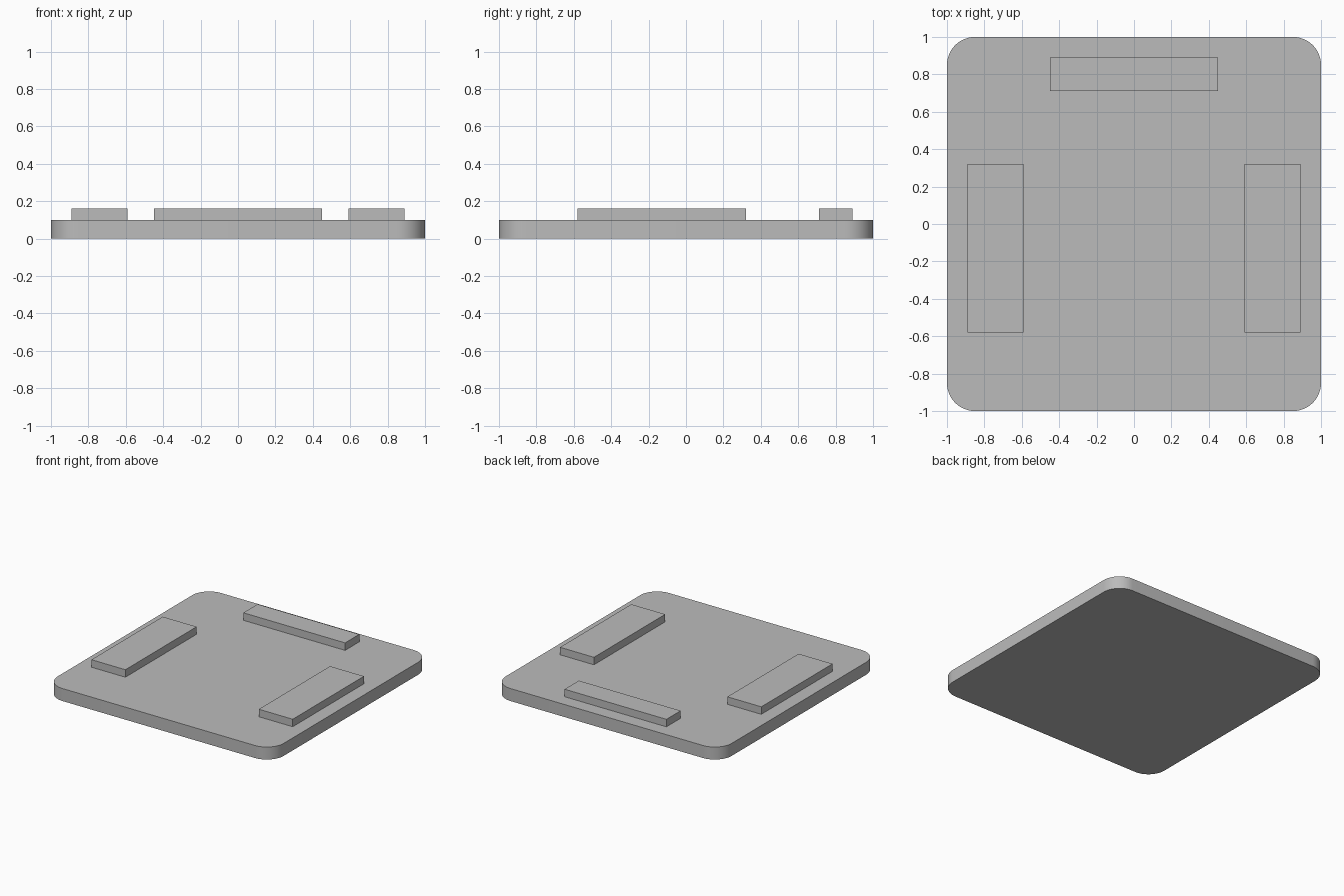
import bpy
import bmesh

cube = bpy.data.objects.get("Cube")
if cube:
    bpy.data.objects.remove(cube, do_unlink=True)

# Single plain grey for every part
grey = bpy.data.materials.new("plain_grey")
grey.use_nodes = True
colour = (0.5, 0.5, 0.5, 1.0)
grey.diffuse_color = colour
grey.node_tree.nodes["Principled BSDF"].inputs["Base Color"].default_value = colour


def add_box(name, centre, size, corner=0.0):
    """Box with optional rounded vertical corners."""
    bm = bmesh.new()
    bmesh.ops.create_cube(bm, size=1.0)
    bmesh.ops.scale(bm, vec=size, verts=bm.verts)
    if corner:
        upright = [e for e in bm.edges
                   if abs(e.verts[0].co.z - e.verts[1].co.z) > 0.01]
        bmesh.ops.bevel(bm, geom=upright, offset=corner, segments=12,
                        profile=0.5, affect='EDGES')
    mesh = bpy.data.meshes.new(name)
    bm.to_mesh(mesh)
    bm.free()
    mesh.materials.append(grey)
    obj = bpy.data.objects.new(name, mesh)
    obj.location = centre
    bpy.context.collection.objects.link(obj)
    return obj


# Rounded base plate, smooth around the corners
base = add_box("base_plate", (0, 0, 0.05), (2, 2, 0.10), corner=0.15)
bpy.ops.object.select_all(action='DESELECT')
base.select_set(True)
bpy.context.view_layer.objects.active = base
bpy.ops.object.shade_smooth_by_angle()

# Raised pads: a matching pair at the sides and a slim one at the back
for side, x in (("left", 0.74), ("right", -0.74)):
    add_box(side + "_pad", (x, -0.13, 0.13), (0.30, 0.90, 0.06))
add_box("back_pad", (0, 0.80, 0.13), (0.90, 0.18, 0.06))
